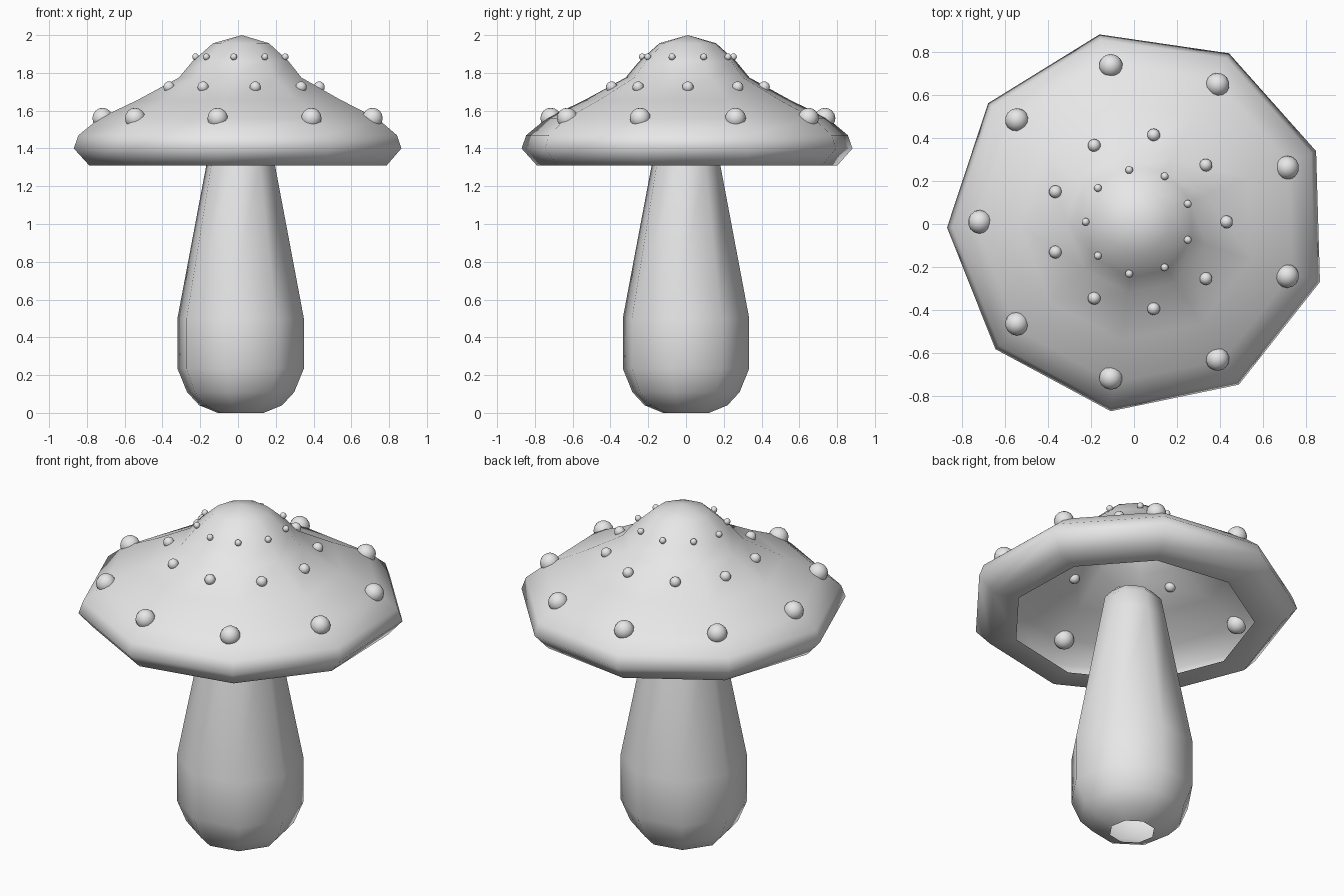
import bpy, bmesh, math
from mathutils import Matrix

if "Cube" in bpy.data.objects:
    bpy.data.objects.remove(bpy.data.objects["Cube"])

grey = bpy.data.materials.new("pale grey")
grey.diffuse_color = (0.8, 0.8, 0.8, 1.0)
grey.use_nodes = True
grey.node_tree.nodes["Principled BSDF"].inputs["Base Color"].default_value = grey.diffuse_color


def finish(name, bm):
    for f in bm.faces:
        f.smooth = True
    mesh = bpy.data.meshes.new(name)
    bm.to_mesh(mesh)
    bm.free()
    mesh.materials.append(grey)
    obj = bpy.data.objects.new(name, mesh)
    bpy.context.collection.objects.link(obj)
    return obj


def lathe(name, profile, sides, start, cx, cy):
    """Open surface of revolution; a zero radius becomes a pole."""
    bm = bmesh.new()
    rings = []
    for r, z in profile:
        n = sides if r > 0 else 1
        rings.append([bm.verts.new((
            cx + r * math.cos(math.radians(start + 360 * k / sides)),
            cy + r * math.sin(math.radians(start + 360 * k / sides)), z))
            for k in range(n)])
    for a, b in zip(rings, rings[1:]):
        for k in range(sides):
            j = (k + 1) % sides
            if len(b) == 1:
                bm.faces.new((a[k], a[j], b[0]))
            else:
                bm.faces.new((a[k], a[j], b[j], b[k]))
    return finish(name, bm)


CX, CY = 0.02, 0.01

# Stem: eight-sided hollow club, open at both ends
lathe("stem", [(0.124, 0), (0.224, 0.04), (0.29, 0.11), (0.342, 0.235),
               (0.342, 0.50), (0.186, 1.31), (0.165, 1.42), (0.12, 1.47)],
      8, -11.8, 0.014, 0)

# Cap: nine-sided shell with an underside lip
lathe("cap", [(0.66, 1.31), (0.808, 1.31), (0.89, 1.40), (0.865, 1.47),
              (0.755, 1.56), (0.555, 1.655), (0.333, 1.775), (0.262, 1.86),
              (0.152, 1.957), (0, 2.0)],
      9, 21.7, CX, CY)

# Spots: three rings of small balls half sunk into the cap
for label, dist, z, size, start in (("lower", 0.737, 1.56, 0.055, 20),
                                    ("middle", 0.41, 1.725, 0.03, 0),
                                    ("upper", 0.245, 1.885, 0.018, 20)):
    bm = bmesh.new()
    for k in range(9):
        a = math.radians(start + 40 * k)
        bmesh.ops.create_uvsphere(
            bm, u_segments=14, v_segments=8, radius=size,
            matrix=Matrix.Translation((CX + dist * math.cos(a),
                                       CY + dist * math.sin(a), z)))
    finish(label + "_spots", bm)
